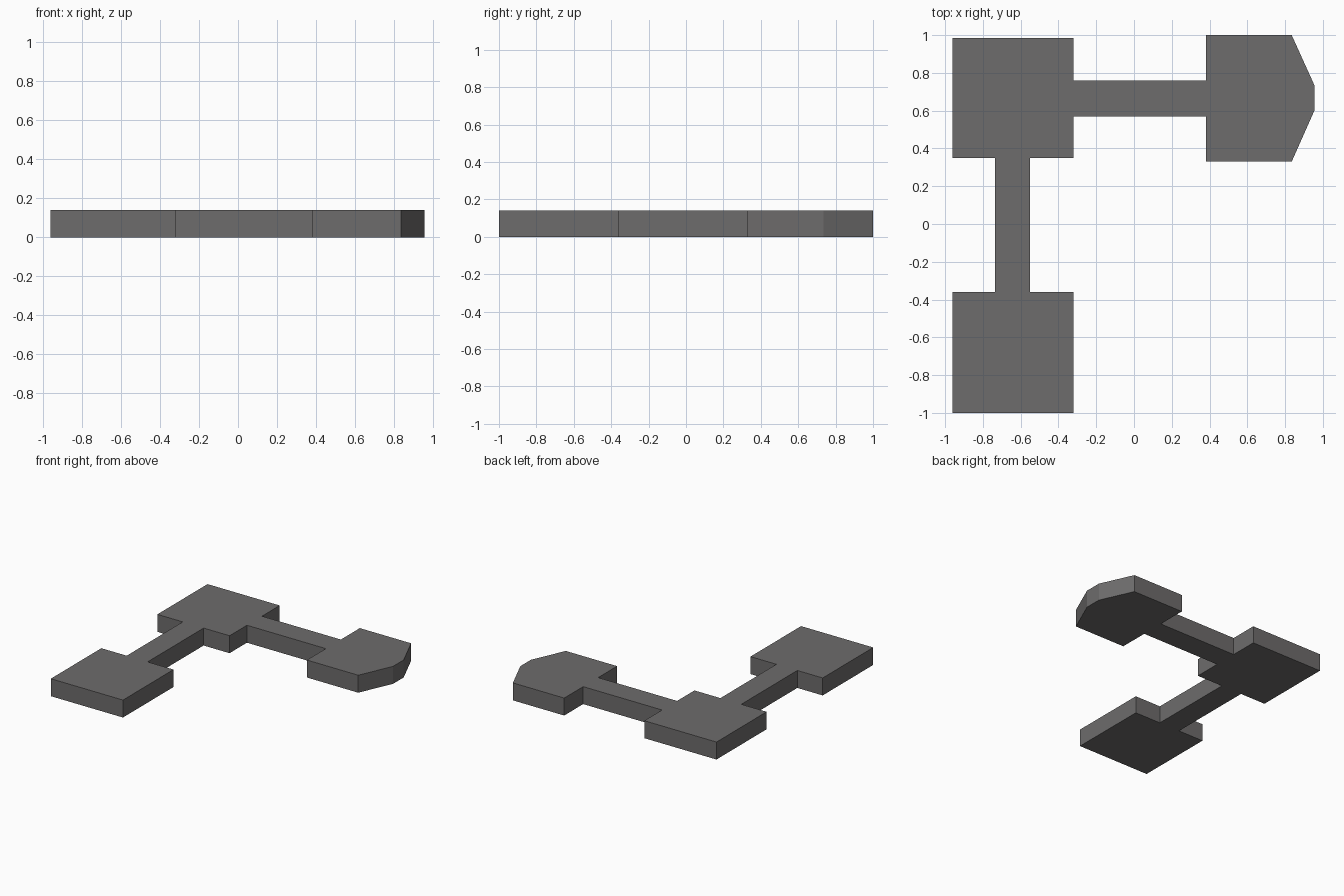
import bpy
import bmesh

if "Cube" in bpy.data.objects:
    bpy.data.objects.remove(bpy.data.objects["Cube"])

HEIGHT = 0.14

# One flat grey for the whole model
grey = bpy.data.materials.new("dark_grey")
grey.diffuse_color = (0.155, 0.15, 0.15, 1.0)
grey.use_nodes = True
grey.node_tree.nodes["Principled BSDF"].inputs["Base Color"].default_value = grey.diffuse_color

# Room and passage edges seen from above
LEFT, RIGHT = -0.96, -0.32            # square rooms in x
HALL_L, HALL_R = -0.735, -0.55        # long passage in x
HALL_S, HALL_N = 0.57, 0.76           # cross passage in y

square_room = [(LEFT, -0.36), (LEFT, -1.0), (RIGHT, -1.0), (RIGHT, -0.36)]
corner_south = [(HALL_R, -0.36), (HALL_R, 0.35), (RIGHT, 0.35), (RIGHT, HALL_S)]
pointed_room = [(0.38, HALL_S), (0.38, 0.33), (0.835, 0.33), (0.955, 0.60),
                (0.955, 0.735), (0.835, 1.0), (0.38, 1.0), (0.38, HALL_N)]
corner_north = [(RIGHT, HALL_N), (RIGHT, 0.985), (LEFT, 0.985), (LEFT, 0.35),
                (HALL_L, 0.35), (HALL_L, -0.36)]


def extrude_outline(name, outline, height, material):
    """Closed flat-sided slab standing on z = 0."""
    bm = bmesh.new()
    base = bm.faces.new([bm.verts.new((x, y, 0)) for x, y in outline])
    result = bmesh.ops.extrude_face_region(bm, geom=[base], use_keep_orig=True)
    top = [v for v in result["geom"] if isinstance(v, bmesh.types.BMVert)]
    bmesh.ops.translate(bm, vec=(0, 0, height), verts=top)
    bmesh.ops.recalc_face_normals(bm, faces=bm.faces)
    mesh = bpy.data.meshes.new(name)
    bm.to_mesh(mesh)
    bm.free()
    mesh.materials.append(material)
    obj = bpy.data.objects.new(name, mesh)
    bpy.context.collection.objects.link(obj)
    return obj


# Three rooms joined by two passages, as one continuous slab
extrude_outline("linked_rooms_slab",
                square_room + corner_south + pointed_room + corner_north,
                HEIGHT, grey)
